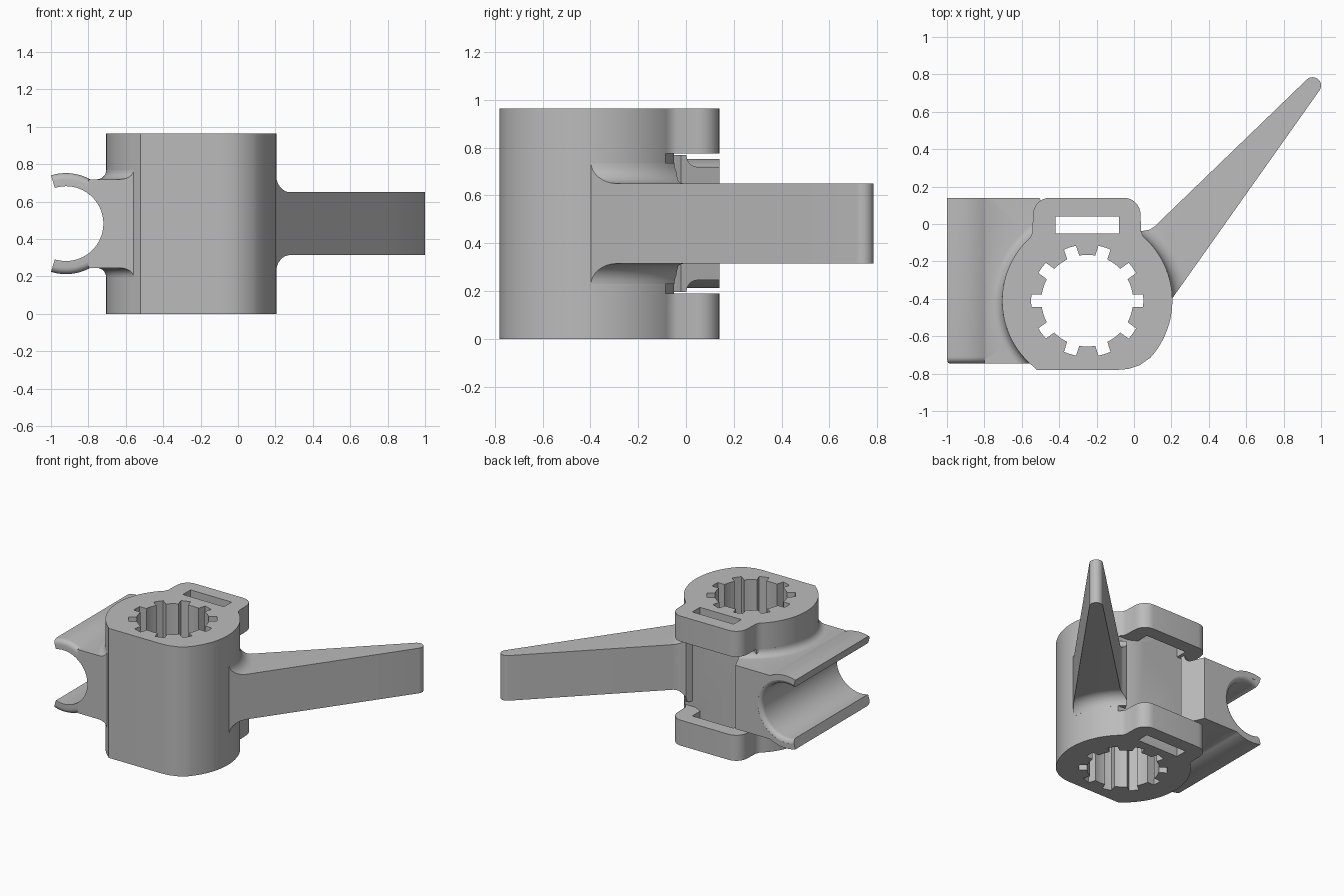
import bpy, bmesh
from math import cos, sin, pi, radians
from mathutils import Matrix

cube = bpy.data.objects.get("Cube")
if cube:
    bpy.data.objects.remove(cube, do_unlink=True)

CX, CY, R = -0.25, -0.41, 0.455      # barrel axis and radius
H = 0.965                            # barrel height
MID = H / 2

gray = bpy.data.materials.new("plain_gray")
gray.use_nodes = True
gray.diffuse_color = (0.5, 0.5, 0.5, 1)
gray.node_tree.nodes["Principled BSDF"].inputs["Base Color"].default_value = (0.5, 0.5, 0.5, 1)


def arc(cx, cy, r, a0, a1, n):
    """Points on an arc, angles in degrees."""
    steps = [radians(a0 + (a1 - a0) * i / n) for i in range(n + 1)]
    return [(cx + r * cos(a), cy + r * sin(a)) for a in steps]


def finish(bm, name, matrix):
    bmesh.ops.transform(bm, matrix=matrix, verts=bm.verts)
    bmesh.ops.recalc_face_normals(bm, faces=bm.faces)
    mesh = bpy.data.meshes.new(name)
    bm.to_mesh(mesh)
    bm.free()
    mesh.materials.append(gray)
    ob = bpy.data.objects.new(name, mesh)
    bpy.context.collection.objects.link(ob)
    return ob


def prism(name, pts, z0, z1, matrix=Matrix()):
    """Extrude a flat outline from z0 to z1."""
    bm = bmesh.new()
    face = bm.faces.new([bm.verts.new((x, y, z0)) for x, y in pts])
    out = bmesh.ops.extrude_face_region(bm, geom=[face])
    verts = [v for v in out["geom"] if isinstance(v, bmesh.types.BMVert)]
    bmesh.ops.translate(bm, verts=verts, vec=(0, 0, z1 - z0))
    return finish(bm, name, matrix)


def lathe(name, profile, matrix, closed=False, steps=96):
    """Revolve (radius, height) points about the local z axis."""
    bm = bmesh.new()
    vs = [bm.verts.new((r, 0, h)) for r, h in profile]
    pairs = list(zip(vs, vs[1:])) + ([(vs[-1], vs[0])] if closed else [])
    edges = [bm.edges.new(p) for p in pairs]
    bmesh.ops.spin(bm, geom=vs + edges, cent=(0, 0, 0), axis=(0, 0, 1),
                   angle=2 * pi, steps=steps, use_duplicate=False)
    bmesh.ops.remove_doubles(bm, verts=bm.verts, dist=0.0001)
    return finish(bm, name, matrix)


def combine(target, tool, operation):
    """Apply a boolean and discard the tool."""
    mod = target.modifiers.new("cut", "BOOLEAN")
    mod.operation, mod.object, mod.solver = operation, tool, "EXACT"
    bpy.context.view_layer.objects.active = target
    bpy.ops.object.modifier_apply(modifier=mod.name)
    bpy.data.objects.remove(tool, do_unlink=True)


def smooth(ob):
    bpy.ops.object.select_all(action="DESELECT")
    ob.select_set(True)
    bpy.context.view_layer.objects.active = ob
    bpy.ops.object.shade_smooth_by_angle(angle=radians(30))


def root_shape(name, inner, half, fillet):
    """Disc of limited height that flares up where it meets the barrel."""
    top = [(inner, half + fillet)]
    top += [(x, y) for x, y in arc(R + fillet, half + fillet, fillet, 180, 270, 8)]
    top.append((2, half))
    profile = top + [(r, -h) for r, h in reversed(top)]
    return lathe(name, profile, Matrix.Translation((CX, CY, MID)), closed=True, steps=128)


# Barrel with flat front and rounded strap tab at the back
outline = [(-0.09, -0.78), (-0.52, -0.78)]
outline += arc(CX, CY, R, 232, 132, 32)
outline += [(-0.543, -0.045)]
outline += arc(-0.45, 0.05, 0.09, 180, 90, 8)
outline += arc(-0.055, 0.05, 0.09, 90, 0, 8)
outline += [(0.038, -0.04)]
outline += arc(CX, CY, R, 49, -42, 30)
outline += [(0.03, -0.755), (-0.03, -0.775)]
barrel = prism("barrel", outline, 0, H)

# Ten-groove splined bore
bore = []
for k in range(10):
    a = 36 * k
    bore += arc(CX, CY, 0.3, a - 6.5, a + 6.5, 3)
    bore += arc(CX, CY, 0.245, a + 8, a + 28, 5)
combine(barrel, prism("bore_cutter", bore, -0.1, H + 0.1), "DIFFERENCE")

# Strap slot through the tab, and the open gap between upper and lower tabs
slot = [(-0.42, -0.05), (-0.08, -0.05), (-0.08, 0.04), (-0.42, 0.04)]
combine(barrel, prism("slot_cutter", slot, -0.1, H + 0.1), "DIFFERENCE")
gap = [(-0.9, 0.3), (-0.9, -0.05), (-0.085, -0.05), (-0.02, -0.085), (0.4, -0.085), (0.4, 0.3)]
combine(barrel, prism("gap_cutter", gap, 0.19, H - 0.19), "DIFFERENCE")
smooth(barrel)

# Tapered lever arm with a filleted root
plan = [(-0.05, -0.2), (0.0, -0.4), (0.12, -0.52), (0.21, -0.39)]
plan += arc(0.955, 0.74, 0.045, -35, 134, 12)
plan += [(0.11, -0.013), (0.085, -0.03), (0.03, -0.04)]
arm = prism("lever_arm", plan, 0.05, H - 0.05)
combine(arm, root_shape("arm_root", 0.4, 0.168, 0.085), "INTERSECT")
smooth(arm)

# Pipe clip: neck, round hook, channel and open mouth
neck_plan = [(-0.8, -0.745), (-0.42, -0.745), (-0.42, -0.05), (-0.505, 0.14), (-0.8, 0.14)]
clip = prism("pipe_clip", neck_plan, 0.05, H - 0.05)
combine(clip, root_shape("clip_root", 0.43, 0.237, 0.05), "INTERSECT")

along_y = Matrix.Translation((-0.92, 0, MID)) @ Matrix.Rotation(-pi / 2, 4, "X")
front, back = -0.745, 0.14
hook = [(0, front)] + arc(0.235, front + 0.035, 0.035, -90, 0, 5) + [(0.27, back), (0, back)]
combine(clip, lathe("hook", hook, along_y), "UNION")
channel = [(0, -1), (0.2, -1), (0.2, back - 0.035)]
channel += arc(0.235, back - 0.035, 0.035, 180, 100, 5) + [(0.235, 0.3), (0, 0.3)]
combine(clip, lathe("channel_cutter", channel, along_y), "DIFFERENCE")
mouth = [(0, 0), (-0.13, 0.42), (-0.5, 0.42), (-0.5, -0.42), (-0.13, -0.42)]
combine(clip, prism("mouth_cutter", mouth, -1, 0.5, along_y), "DIFFERENCE")
smooth(clip)
